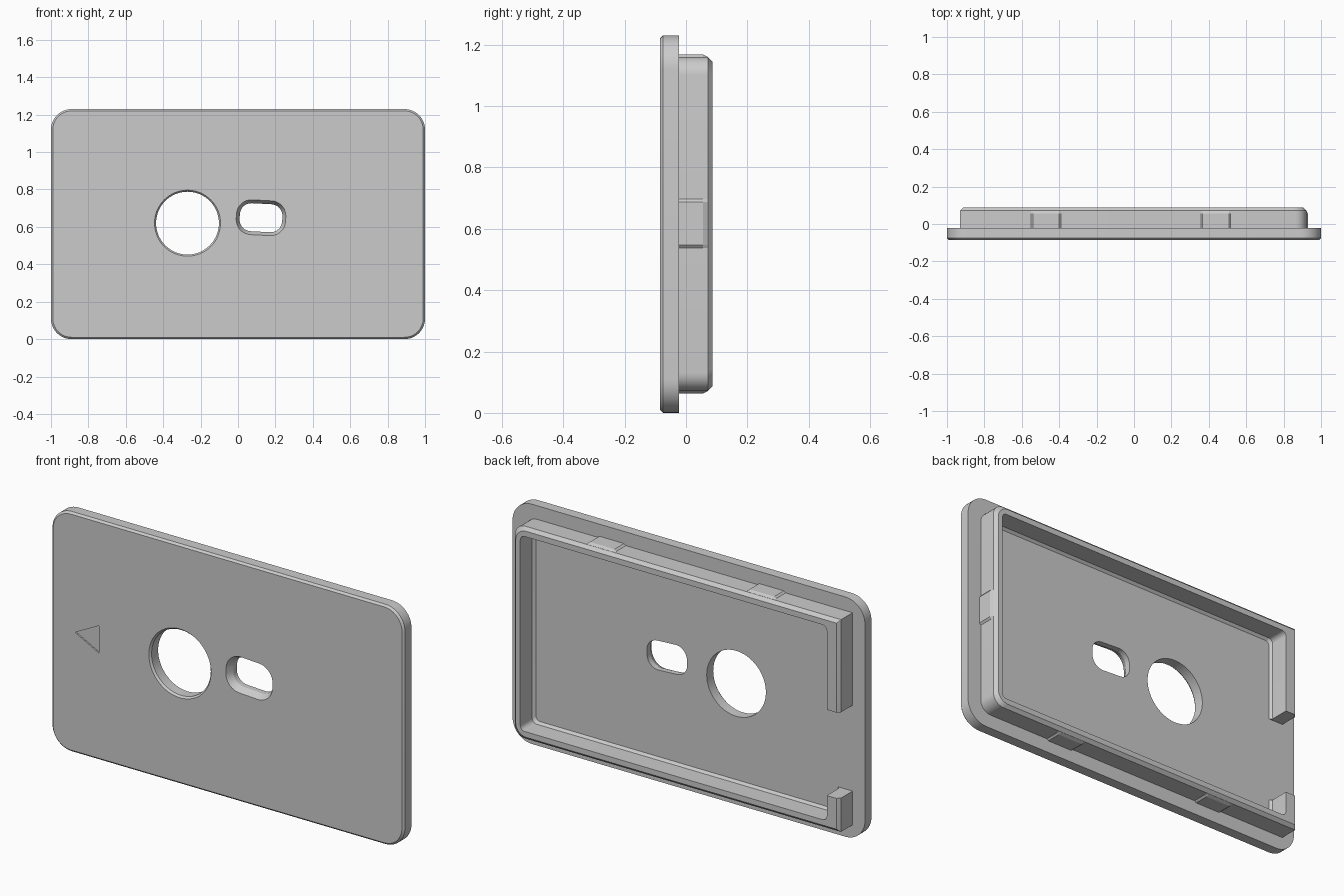
import bpy, bmesh
from math import sin, cos, pi, radians

if "Cube" in bpy.data.objects:
    bpy.data.objects.remove(bpy.data.objects["Cube"])

FRONT, SEAT, BACK = -0.085, -0.022, 0.087


def outline(x0, x1, z0, z1, radii, n=8, tilt=0):
    """Rounded rectangle in xz; radii for +x+z, -x+z, -x-z, +x-z corners."""
    corners = [(x1, z1, -1, -1), (x0, z1, 1, -1), (x0, z0, 1, 1), (x1, z0, -1, 1)]
    cx, cz, t = (x0 + x1) / 2, (z0 + z1) / 2, radians(tilt)
    pts = []
    for k, ((x, z, sx, sz), r) in enumerate(zip(corners, radii)):
        for i in range(n + 1):
            a = (k + i / n) * pi / 2
            dx, dz = x + sx * r + r * cos(a) - cx, z + sz * r + r * sin(a) - cz
            pts.append((cx + dx * cos(t) - dz * sin(t), cz + dx * sin(t) + dz * cos(t)))
    return pts


def circle(x, z, r, n=64):
    return [(x + r * cos(2 * pi * i / n), z + r * sin(2 * pi * i / n)) for i in range(n)]


def loft(name, sections, ring=False):
    """Join (y, outline) sections; ring closes last to first, otherwise the ends are capped."""
    bm = bmesh.new()
    loops = [[bm.verts.new((x, y, z)) for x, z in pts] for y, pts in sections]
    pairs = list(zip(loops, loops[1:] + loops[:1])) if ring else list(zip(loops, loops[1:]))
    for a, b in pairs:
        for i in range(len(a)):
            j = (i + 1) % len(a)
            bm.faces.new((a[i], a[j], b[j], b[i]))
    if not ring:
        bm.faces.new(loops[0])
        bm.faces.new(loops[-1])
    bmesh.ops.recalc_face_normals(bm, faces=bm.faces)
    me = bpy.data.meshes.new(name)
    bm.to_mesh(me)
    bm.free()
    ob = bpy.data.objects.new(name, me)
    bpy.context.collection.objects.link(ob)
    return ob


def cut(ob, cutters):
    bpy.context.view_layer.objects.active = ob
    for c in cutters:
        c.hide_render = True
        m = ob.modifiers.new("cut", 'BOOLEAN')
        m.operation, m.solver, m.object = 'DIFFERENCE', 'EXACT', c
        bpy.ops.object.modifier_apply(modifier=m.name)
        bpy.data.objects.remove(c)


def smooth(ob):
    bpy.ops.object.select_all(action='DESELECT')
    ob.select_set(True)
    bpy.context.view_layer.objects.active = ob
    bpy.ops.object.shade_smooth_by_angle(angle=radians(25))


# Cover plate with a small front chamfer
def plate_outline(d):
    return outline(-1 + d, 1 - d, d, 1.23 - d, [0.11 - d] * 4, 12)


plate = loft("cover_plate", [(FRONT, plate_outline(0.01)), (FRONT + 0.01, plate_outline(0)),
                             (SEAT, plate_outline(0))])


# Round hole, tapered slot and engraved arrow
def slot_outline(d):
    return outline(-0.009 + d, 0.255 - d, 0.556 + d, 0.742 - d, [0.08 - d] * 4, 8, -3)


round_hole = loft("round_hole_cutter", [(-0.095, circle(-0.27, 0.62, 0.185)),
                                        (-0.075, circle(-0.27, 0.62, 0.168)),
                                        (0, circle(-0.27, 0.62, 0.168))])
slot = loft("slot_cutter", [(-0.1, slot_outline(-0.008)), (-0.05, slot_outline(0.018)),
                            (0, slot_outline(0.018))])
arrow = [(-0.865, 0.62), (-0.73, 0.55), (-0.73, 0.69)]
engraving = loft("arrow_cutter", [(-0.1, arrow), (FRONT + 0.007, arrow)])
cut(plate, [round_hole, slot, engraving])
smooth(plate)


# Raised rim on the back: rounded corners at +x, square at -x
def rim_outer(d):
    return outline(-0.93 + d, 0.922 - d, 0.071 + d, 1.16 - d, (0.06, 0.001, 0.001, 0.06))


def rim_inner(d):
    return outline(-0.86 + d, 0.88 - d, 0.115 + d, 1.115 - d, [0.025] * 4)


rim = loft("back_rim", [(SEAT - 0.006, rim_outer(0)), (BACK - 0.016, rim_outer(0)),
                        (BACK, rim_outer(0.016)), (BACK, rim_inner(0)),
                        (SEAT + 0.012, rim_inner(0)), (SEAT, rim_inner(0.012)),
                        (SEAT - 0.006, rim_inner(0.012))], ring=True)

# Gap in the -x wall
gap = outline(-1.1, -0.80, 0.245, 0.685, [0.001] * 4, 1)
cut(rim, [loft("gap_cutter", [(SEAT, gap), (0.2, gap)])])
smooth(rim)


# Snap bumps on the top, bottom and +x walls
def bump(name, centre, base, direction, axis):
    rise, half = 0.008, 0.08
    prof = [(-half, -0.01), (-half, 0), (-half + 0.01, rise), (half - 0.01, rise),
            (half, 0), (half, -0.01)]
    low = [(u, min(v, 0)) for u, v in prof]

    def place(p):
        return [(centre + u, base + direction * v) if axis == 'x' else
                (base + direction * v, centre + u) for u, v in p]
    low = [(u, v + (0.0005 if 2 <= i <= 3 else 0)) for i, (u, v) in enumerate(low)]
    return loft(name, [(SEAT, place(prof)), (0.055, place(prof)), (0.07, place(low))])


for i, x in enumerate((-0.47, 0.437)):
    bump(f"top_bump_{i}", x, 1.16, 1, 'x')
    bump(f"bottom_bump_{i}", x, 0.071, -1, 'x')
bump("side_bump", 0.617, 0.922, 1, 'z')
